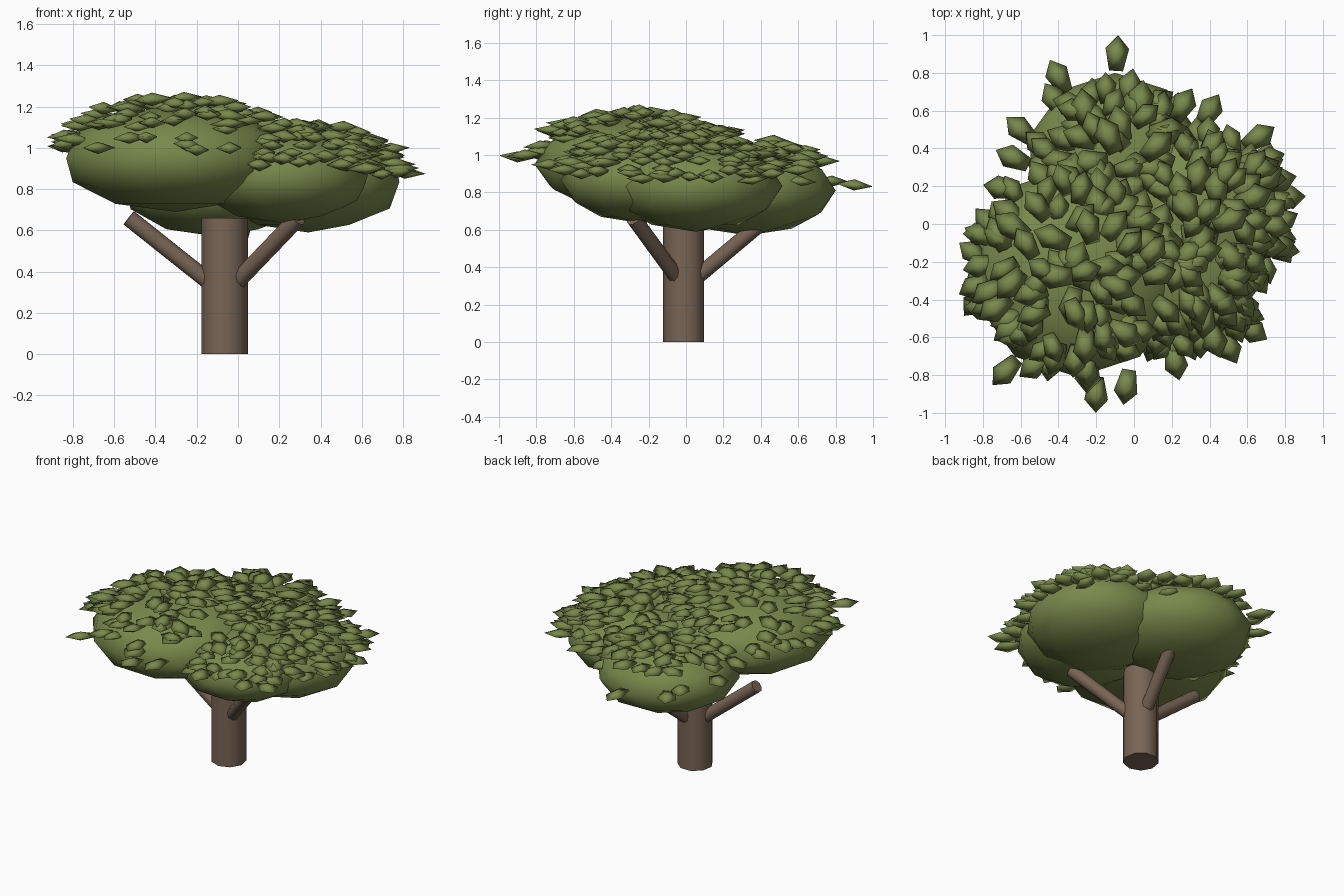
import bpy, bmesh, math, random
from mathutils import Vector, Matrix

random.seed(11)
cube = bpy.data.objects.get("Cube")
if cube:
    bpy.data.objects.remove(cube, do_unlink=True)


def material(name, color):
    m = bpy.data.materials.new(name)
    m.use_nodes = True
    m.diffuse_color = (*color, 1)
    m.node_tree.nodes["Principled BSDF"].inputs["Base Color"].default_value = (*color, 1)
    return m


bark = material("bark brown", (0.19, 0.13, 0.09))
green = material("leaf green", (0.19, 0.25, 0.07))


def make_object(name, bm, mat, smooth_angle):
    mesh = bpy.data.meshes.new(name)
    bm.to_mesh(mesh)
    bm.free()
    mesh.materials.append(mat)
    obj = bpy.data.objects.new(name, mesh)
    bpy.context.collection.objects.link(obj)
    bpy.ops.object.select_all(action='DESELECT')
    obj.select_set(True)
    bpy.context.view_layer.objects.active = obj
    bpy.ops.object.shade_smooth_by_angle(angle=math.radians(smooth_angle))


def limb(name, start, end, radius, sides):
    start, end = Vector(start), Vector(end)
    axis = end - start
    bm = bmesh.new()
    turn = axis.to_track_quat('Z', 'Y').to_matrix().to_4x4()
    bmesh.ops.create_cone(bm, cap_ends=True, segments=sides, radius1=radius,
                          radius2=radius, depth=axis.length,
                          matrix=Matrix.Translation((start + end) / 2) @ turn)
    make_object(name, bm, bark, 50)


# Trunk and its three branches
limb("trunk", (-0.065, -0.01, 0), (-0.065, -0.01, 0.66), 0.114, 9)
fork = (-0.065, -0.01, 0.29)
limb("branch_right", fork, (-0.53, -0.03, 0.66), 0.042, 9)
limb("branch_left", fork, (0.29, -0.28, 0.66), 0.042, 9)
limb("branch_back", fork, (0.03, 0.42, 0.65), 0.042, 9)

# Foliage masses: centre, radius, half height, number of leaves, lowest leaf rise
masses = {
    "foliage_front_right": ((-0.30, -0.25, 0.95), 0.56, 0.26, 105, 0.2),
    "foliage_front_left": ((0.22, -0.24, 0.865), 0.43, 0.23, 60, 0.15),
    "foliage_left": ((0.34, 0.05, 0.835), 0.465, 0.245, 72, 0.1),
    "foliage_back": ((-0.10, 0.33, 0.81), 0.47, 0.24, 42, 0.6),
    }
for name, (centre, radius, half, *_) in masses.items():
    bm = bmesh.new()
    scale = Matrix.Diagonal((radius, radius, half, 1))
    bmesh.ops.create_icosphere(bm, subdivisions=2, radius=1,
                               matrix=Matrix.Translation(centre) @ scale)
    make_object(name, bm, green, 180)

# One leaf: a flat five-sided double pyramid with its tip along +x
outline = [(0.1, 0), (0.03, 0.063), (-0.09, 0.037), (-0.09, -0.037), (0.03, -0.063)]


def add_leaf(bm, position, heading, size):
    place = (Matrix.Translation(position) @ Matrix.Rotation(heading, 4, 'Z')
             @ Matrix.Rotation(random.uniform(-0.1, 0.1), 4, 'Y')
             @ Matrix.Rotation(random.uniform(-0.1, 0.1), 4, 'X')
             @ Matrix.Scale(size, 4))
    ring = [bm.verts.new(place @ Vector((x, y, 0))) for x, y in outline]
    top = bm.verts.new(place @ Vector((0, 0, 0.03)))
    bottom = bm.verts.new(place @ Vector((0, 0, -0.03)))
    for a, b in zip(ring, ring[1:] + ring[:1]):
        bm.faces.new((a, b, top))
        bm.faces.new((b, a, bottom))


def buried(p, own):
    for name, (c, r, h, *_) in masses.items():
        d = p - Vector(c)
        if name != own and (d.x ** 2 + d.y ** 2) / r ** 2 + (d.z / h) ** 2 < 0.95:
            return True
    return False


# Leaves scattered in a loose shell over the upper side of every mass
for name, (centre, radius, half, count, lowest) in masses.items():
    bm = bmesh.new()
    placed = 0
    while placed < count:
        rise = random.uniform(lowest, 1)
        angle = random.uniform(0, math.tau)
        flat = math.sqrt(1 - rise * rise) * radius
        shell = random.uniform(0.97, 1.01 + 0.15 * rise)
        p = Vector(centre) + shell * Vector((flat * math.cos(angle),
                                             flat * math.sin(angle), rise * half))
        if buried(p, name):
            continue
        # the front face of the tallest mass stays mostly bare
        bare = name == "foliage_front_right" and rise < 0.6 and math.sin(angle) < -0.4
        if bare and random.random() < 0.7:
            continue
        add_leaf(bm, p, angle + random.uniform(-0.7, 0.7), random.uniform(0.85, 1.1))
        placed += 1
    make_object(name.replace("foliage", "leaves"), bm, green, 180)

# Stray leaves standing out past the rim
strays = [(-0.09, 0.90, 0.84), (-0.40, 0.78, 0.86), (-0.20, -0.90, 0.99),
          (-0.04, -0.86, 1.0), (-0.68, -0.78, 1.0), (0.81, 0.14, 0.88),
          (0.78, -0.13, 0.90), (-0.81, -0.22, 1.06), (0.66, 0.46, 0.90),
          (-0.42, 0.66, 0.87), (-0.60, 0.50, 0.92), (0.22, 0.60, 0.86),
          (-0.64, 0.35, 1.0), (-0.70, 0.19, 1.02), (0.40, 0.60, 0.92),
          (0.26, 0.63, 0.95), (0.62, -0.56, 0.90), (0.50, -0.65, 0.92),
          (0.22, -0.73, 0.95), (-0.50, 0.42, 0.97)]
bm = bmesh.new()
for p in strays:
    add_leaf(bm, p, math.atan2(p[1], p[0]) + random.uniform(-0.2, 0.2), 1.0)
make_object("rim_leaves", bm, green, 180)
